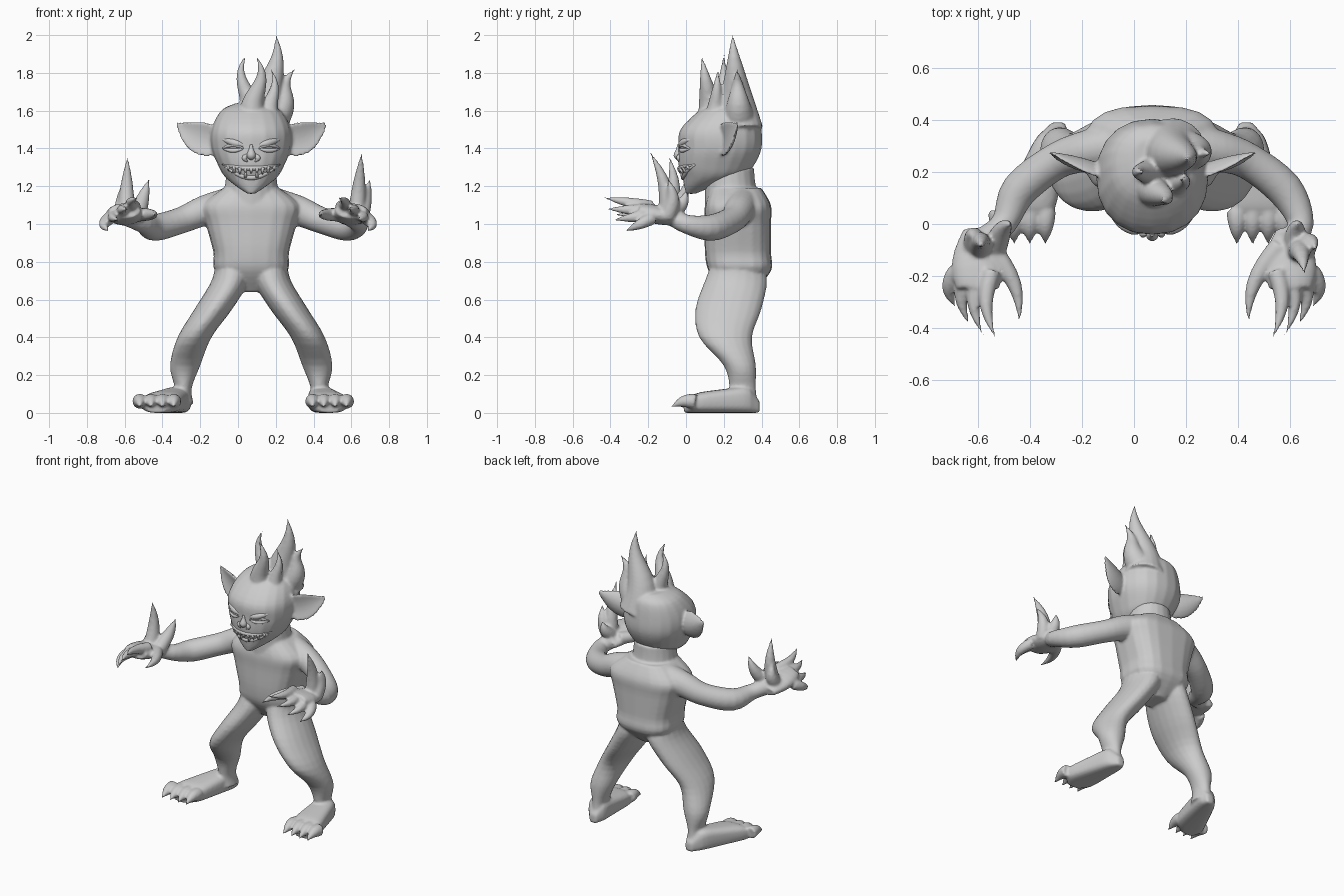
import bpy, bmesh, math
from mathutils import Vector
from mathutils.bvhtree import BVHTree

if bpy.data.objects.get("Cube"):
    bpy.data.objects.remove(bpy.data.objects["Cube"])

GREY = (0.6, 0.6, 0.6, 1)
skin = bpy.data.materials.new("grey skin")
skin.use_nodes = True
skin.diffuse_color = GREY
skin.node_tree.nodes["Principled BSDF"].inputs["Base Color"].default_value = GREY

X, Y, Z = Vector((1, 0, 0)), Vector((0, 1, 0)), Vector((0, 0, 1))
MIDDLE = 0.07  # x of the trunk and head
VOXEL = 0.0085
SIDES = (1, -1)


def steps(count):
    return [i / count for i in range(count + 1)]


def arch(t):
    return math.sin(math.pi * t)


def dense(rows, count=4):
    """Catmull-Rom interpolation between rows of numbers."""
    result = []
    last = len(rows) - 1
    for i in range(last):
        before, start, end, after = (rows[min(max(i + k, 0), last)] for k in (-1, 0, 1, 2))
        for t in steps(count)[:-1]:
            result.append([q + t / 2 * (r - p + t * (2 * p - 5 * q + 4 * r - s + t * (3 * (q - r) + s - p)))
                           for p, q, r, s in zip(before, start, end, after)])
    return result + [list(rows[-1])]


def skin_rings(bm, rings, power=1.0, cup=0.0, sides=20):
    """Bridge rings given as centre, first half axis, second half axis."""
    loops = []
    for centre, across, depth in rings:
        loop = []
        for i in range(sides):
            angle = math.tau * i / sides
            p, q = (math.copysign(abs(f) ** power, f) for f in (math.cos(angle), math.sin(angle)))
            hollow = depth.normalized() * cup * across.length * p * p
            loop.append(bm.verts.new(centre + across * p + depth * q + hollow))
        loops.append(loop)
    for lower, upper in zip(loops, loops[1:]):
        for i in range(sides):
            j = (i + 1) % sides
            bm.faces.new((lower[i], lower[j], upper[j], upper[i]))
    bm.faces.new(loops[0][::-1])
    bm.faces.new(loops[-1])


def stack(bm, rows, side=1, power=1.0):
    """Level rings: height, offset from the middle, half width, front, back."""
    skin_rings(bm, [(Vector((MIDDLE + side * offset, (front + back) / 2, height)),
                     X * half, Y * (back - front) / 2)
                    for height, offset, half, front, back in dense(rows)], power)


def tube(bm, points, up=Z, flat=1.0, cup=0.0):
    """Round or flattened tube through pairs of position and radius."""
    rings = []
    last = len(points) - 1
    for i, (place, radius) in enumerate(points):
        along = (points[min(i + 1, last)][0] - points[max(i - 1, 0)][0]).normalized()
        depth = along.cross(up).normalized()
        radius = max(radius, 0.003)
        rings.append((place, depth.cross(along) * radius, depth * radius * flat))
    skin_rings(bm, rings, cup=cup)


def claw(bm, base, tip, radius, bend, up=Z):
    """Finger that bows along bend and ends in a point."""
    base, tip = Vector(base), Vector(tip)
    tube(bm, [(base.lerp(tip, t) + bend * arch(t), radius * (1 - t * t)) for t in steps(8)], up)


def tuft(bm, base, tip, radius, sway):
    """Flame-shaped spike with an S bend."""
    base, tip = Vector(base), Vector(tip)
    tube(bm, [(base.lerp(tip, t) + X * sway * arch(2 * t), radius * (1 - t)) for t in steps(12)], Y)


def finish(name, bm, blend=False):
    bmesh.ops.recalc_face_normals(bm, faces=bm.faces)
    mesh = bpy.data.meshes.new(name)
    bm.to_mesh(mesh)
    bm.free()
    mesh.materials.append(skin)
    for polygon in mesh.polygons:
        polygon.use_smooth = True
    part = bpy.data.objects.new(name, mesh)
    bpy.context.collection.objects.link(part)
    if blend:
        remesh = part.modifiers.new("blend", "REMESH")
        remesh.mode = "VOXEL"
        remesh.voxel_size = VOXEL
        remesh.use_smooth_shade = True
        soften = part.modifiers.new("soften", "SMOOTH")
        soften.iterations = 5


# Torso and neck
body = bmesh.new()
stack(body, [(.64, 0, .05, .2, .35), (.75, 0, .19, .12, .45), (.85, 0, .2, .1, .45),
             (1, 0, .24, .1, .45), (1.1, 0, .26, .1, .45), (1.19, 0, .15, .13, .4)], power=.7)
stack(body, [(1.1, 0, .16, .1, .4), (1.2, 0, .14, .1, .37), (1.3, 0, .13, .1, .36)])

for side, ball in zip(SIDES, (.485, -.43)):
    # Legs
    stack(body, [(.8, .1, .09, .14, .4), (.7, .11, .1, .1, .43), (.55, .2, .1, .05, .4),
                 (.4, .3, .09, .07, .35), (.25, .35, .08, .2, .37),
                 (.13, .36, .045, .23, .37), (.05, .36, .055, .22, .38)], side)

    # Feet, widening from heel to ball
    heel = MIDDLE + side * .36
    foot = []
    for t in steps(16):
        rounding = max(.4, 1 - abs(2 * t - 1) ** 8)
        height = (.15 - .05 * t) * rounding
        foot.append((Vector((heel + (ball - heel) * t, .39 - .4 * t, height / 2)),
                     X * (.06 + .055 * t) * rounding, Z * height / 2))
    skin_rings(body, foot, power=.65)

    # Toes
    for i in range(4):
        x = ball + (i - 1.5) * .06
        claw(body, (x, .05, .06), (x, -.08, .03), .04, Z * .015)

    # Arms
    arm = [(MIDDLE + side * offset, *rest) for offset, *rest in
           ((.13, .3, 1.1, .09), (.25, .28, 1.07, .08), (.37, .24, 1.02, .07),
            (.51, .13, .98, .07), (.57, 0, 1, .05))]
    arm.append((side * .59, -.07, 1.04, .05))
    tube(body, [(Vector(row[:3]), row[3]) for row in dense(arm)])

    # Palms
    tube(body, [(Vector((side * .6, -.02 - .23 * t, 1.02 + .05 * t)), .055 + .045 * arch(t * .8))
                for t in steps(6)], X, flat=.5)

    # Curled fingers and thumbs
    for i in range(4):
        claw(body, (side * (.545 + .045 * i), -.18, 1.09 - .02 * i),
             (side * (.53 + .05 * i), .013 * i * i - .44, 1.14 - .06 * i), .034, X * side * .03)
    claw(body, (side * .56, -.08, 1.05), (side * .44, -.38, 1.05), .038, X * side * -.04)

# Raised claws of both hands
for tip in ((.655, -.19, 1.38), (.7, -.1, 1.24), (.63, 0, 1.18),
            (-.585, -.09, 1.36), (-.47, 0, 1.24), (-.62, -.05, 1.2)):
    root = tip[0] / 2 + math.copysign(.3, tip[0])
    claw(body, (root, -.1, 1.04), tip, .045, Y * .03, Y)
finish("body", body, blend=True)

# Head with pointed chin
head = bmesh.new()
stack(head, [(1.16, 0, .02, 0, .05), (1.2, 0, .08, -.01, .15), (1.25, 0, .14, -.02, .3),
             (1.31, 0, .175, -.04, .36), (1.4, 0, .21, -.04, .4), (1.5, 0, .21, -.03, .4),
             (1.6, 0, .16, .07, .38), (1.64, 0, .08, .15, .33)], power=.9)
head.verts.index_update()
surface = BVHTree.FromBMesh(head)


def on_face(x, z, sink=0.0):
    """Point on the front of the head, pushed inward by sink."""
    return surface.ray_cast(Vector((x, -1, z)), Y)[0] + Y * sink


# Pointed ears, hollow towards the front
for side in SIDES:
    base = Vector((MIDDLE + side * .16, .2, 1.43))
    tip = Vector((MIDDLE + side * .41, .28, 1.54))
    tube(head, [(base.lerp(tip, t) - Z * .02 * arch(t), .09 * arch(.25 + .75 * t))
                for t in steps(12)], flat=.22, cup=.35 * side)

# Flame-like hair
tuft(head, (.15, .28, 1.5), (.2, .245, 2.01), .13, -.02)
tuft(head, (.18, .28, 1.55), (.31, .27, 1.83), .09, .02)
tuft(head, (.11, .15, 1.5), (.09, .08, 1.9), .09, -.03)
tuft(head, (.03, .2, 1.5), (.05, .2, 1.91), .08, .03)
tuft(head, (.19, .15, 1.5), (.17, .17, 1.83), .07, -.02)
finish("head", head, blend=True)

# Brow ridges and half-closed eyelids
brows, eyelids = bmesh.new(), bmesh.new()
for side in SIDES:
    tube(brows, [(on_face(MIDDLE + side * (.02 + .14 * t), 1.41 + .04 * t, .008), .02 * arch(t))
                 for t in steps(8)])
    for lift in (.018, -.012):
        tube(eyelids, [(on_face(MIDDLE + side * (.04 + .11 * t), 1.4 + lift * arch(t), .003),
                        .004 + .007 * arch(t)) for t in steps(8)])
finish("brow_ridges", brows)
finish("eyelids", eyelids)

# Nose with two nostril wings
nose = bmesh.new()
tube(nose, [(on_face(MIDDLE, 1.42 - .08 * t), .024 * arch(.1 + .8 * t * t)) for t in steps(8)], Y)
for side in SIDES:
    tube(nose, [(on_face(MIDDLE + side * (.02 + .015 * arch(t)), 1.37 - .04 * t), .015 * arch(t))
                for t in steps(6)], Y)
finish("nose", nose)

# Wide grinning lips
lips = bmesh.new()
for drop in (.02, .07):
    tube(lips, [(on_face(MIDDLE + .3 * (t - .5), 1.315 - drop * arch(t), .004), .005 + .008 * arch(t))
                for t in steps(12)])
finish("lips", lips)

# Jagged teeth, every second one paired with a lower tooth
teeth = bmesh.new()
for i, t in enumerate(steps(10)[1:-1]):
    x = MIDDLE + .3 * (t - .5)
    upper, lower = (1.315 - drop * arch(t) for drop in (.02, .07))
    length = .036 if i in (2, 6) else .026
    tube(teeth, [(on_face(x, upper, -.002), .011), (on_face(x, upper - length, -.004), 0)], Y)
    if i % 2:
        tube(teeth, [(on_face(x, lower, -.002), .01), (on_face(x, lower + .03, -.004), 0)], Y)
finish("teeth", teeth)
